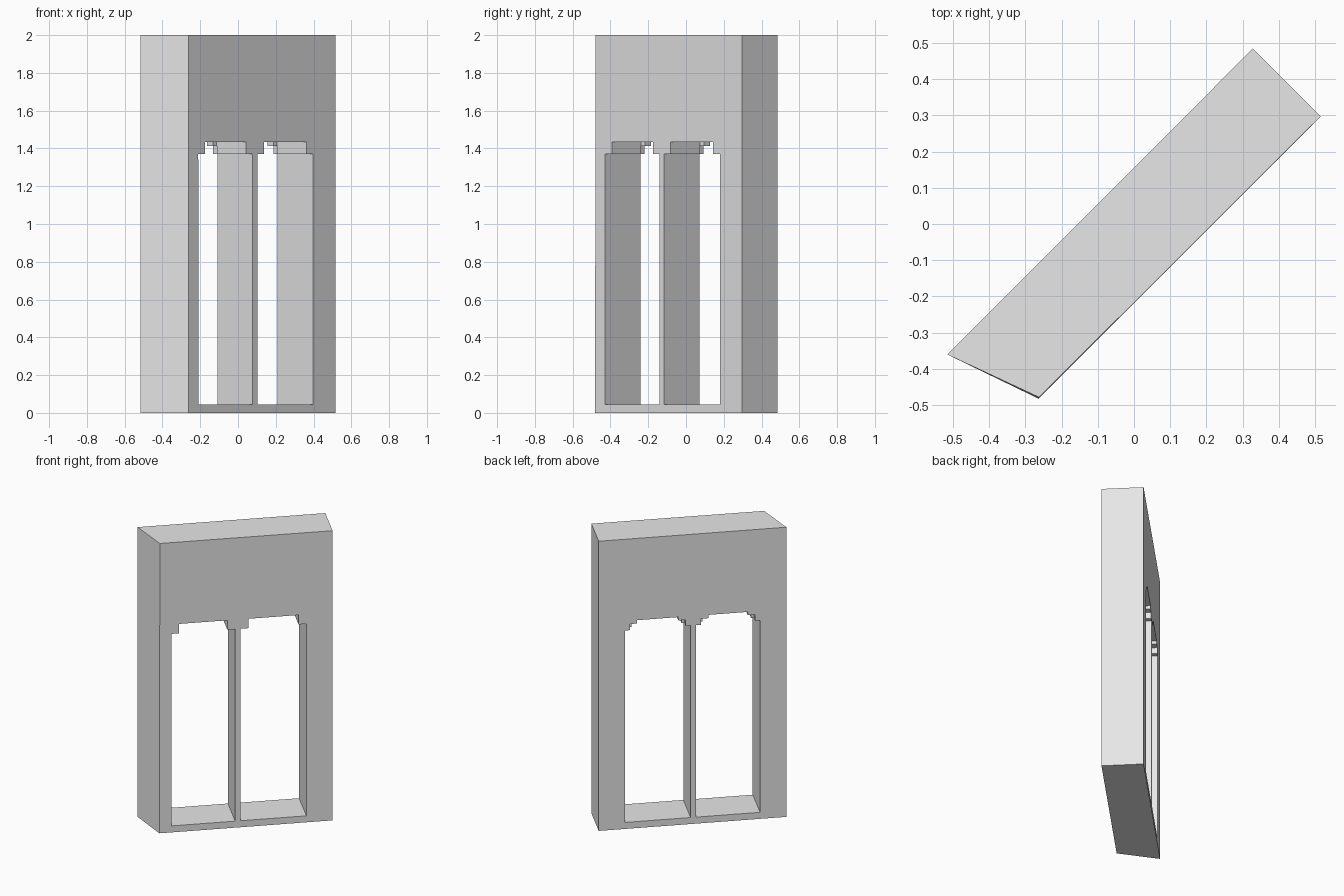
import bpy
from mathutils import Vector

cube = bpy.data.objects.get("Cube")
if cube:
    bpy.data.objects.remove(cube, do_unlink=True)

grey = bpy.data.materials.new("light_grey")
grey.use_nodes = True
colour = (0.8, 0.8, 0.8, 1)
grey.diffuse_color = colour
grey.node_tree.nodes["Principled BSDF"].inputs["Base Color"].default_value = colour

DEPTH = 0.187      # wall thickness along x and y (the wall stands diagonally)
FACE = -0.218      # y = x + FACE on the front face


def prism(name, ring_a, ring_b):
    """Solid between two matching rings of points."""
    n = len(ring_a)
    faces = [tuple(range(n))[::-1], tuple(range(n, 2 * n))]
    faces += [(i, (i + 1) % n, n + (i + 1) % n, n + i) for i in range(n)]
    mesh = bpy.data.meshes.new(name)
    mesh.from_pydata(list(ring_a) + list(ring_b), [], faces)
    mesh.materials.append(grey)
    obj = bpy.data.objects.new(name, mesh)
    bpy.context.collection.objects.link(obj)
    return obj


def on_wall(x, z, depth):
    """Point at front-face position x, pushed back through the wall."""
    return Vector((x - DEPTH * depth, x + FACE + DEPTH * depth, z))


def opening(name, left, right, steps, start, end):
    """Window cutter with a stepped head; steps are (inset, height)."""
    half = [(0, 0.045)]
    inset = 0
    for next_inset, z in steps:
        half += [(inset, z), (next_inset, z)]
        inset = next_inset
    half.append((inset, 1.435))
    profile = [(right - i, z) for i, z in half]
    profile += [(left + i, z) for i, z in reversed(half)]
    cutter = prism(name, [on_wall(x, z, end) for x, z in profile],
                   [on_wall(x, z, start) for x, z in profile])
    cutter.hide_render = True
    return cutter


# Wall block, with one slanted end and a slightly flared lower corner
plan = [(-0.515, -0.36), (-0.262, -0.478), (0.515, 0.297), (0.328, 0.484)]
base = list(plan)
base[1] = (-0.263, -0.482)
wall = prism("window_wall", [(x, y, 0) for x, y in base],
             [(x, y, 2) for x, y in plan])

# Two windows: deep front part with one step, thin rear part with two
cutters = []
for side, left, right in (("right", -0.21, 0.077), ("left", 0.102, 0.397)):
    cutters.append(opening(side + "_front_cutter", left, right,
                           [(0.035, 1.37)], -0.3, 0.83))
    cutters.append(opening(side + "_rear_cutter", left, right,
                           [(0.022, 1.37), (0.055, 1.412)], 0.82, 1.3))
for cutter in cutters:
    cut = wall.modifiers.new(cutter.name, "BOOLEAN")
    cut.object = cutter
    cut.operation = "DIFFERENCE"
    cut.solver = "EXACT"

# Apply the cuts and discard the helpers
graph = bpy.context.evaluated_depsgraph_get()
wall_mesh = bpy.data.meshes.new_from_object(wall.evaluated_get(graph))
wall.modifiers.clear()
wall.data = wall_mesh
for cutter in cutters:
    bpy.data.objects.remove(cutter, do_unlink=True)
